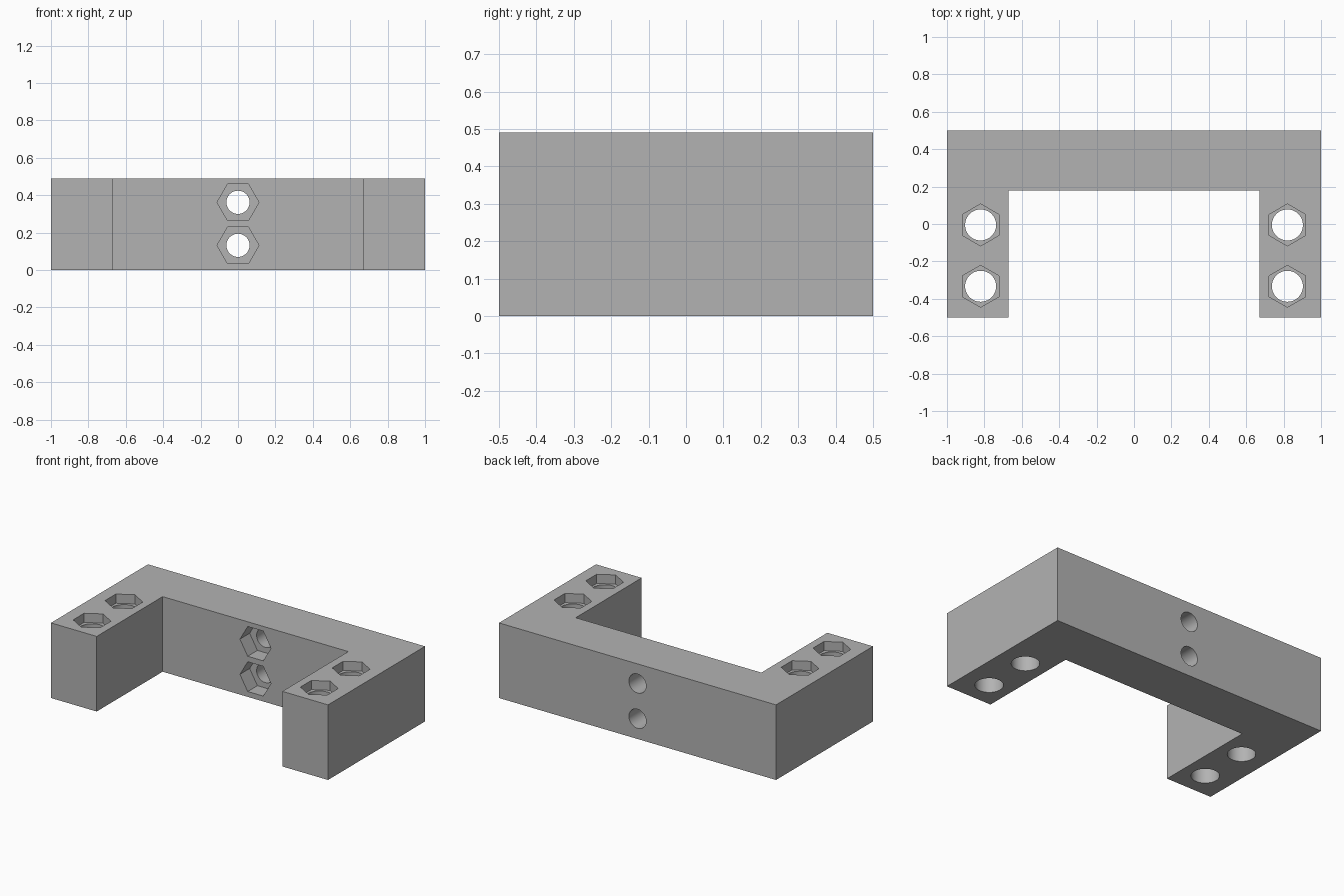
import bpy, bmesh, math
from mathutils import Vector

cube = bpy.data.objects.get("Cube")
if cube:
    bpy.data.objects.remove(cube, do_unlink=True)

HEIGHT = 0.49
INNER_X, INNER_Y = 0.67, 0.18
HEX_R = 0.112

grey = bpy.data.materials.new("plain grey")
grey.use_nodes = True
grey.diffuse_color = (0.45, 0.45, 0.45, 1)
grey.node_tree.nodes["Principled BSDF"].inputs["Base Color"].default_value = grey.diffuse_color


def prism(name, points, direction):
    """Extrude a flat outline along a direction into a closed solid."""
    bm = bmesh.new()
    face = bm.faces.new([bm.verts.new(p) for p in points])
    new = bmesh.ops.extrude_face_region(bm, geom=[face], use_keep_orig=True)["geom"]
    verts = [g for g in new if isinstance(g, bmesh.types.BMVert)]
    bmesh.ops.translate(bm, vec=direction, verts=verts)
    bmesh.ops.recalc_face_normals(bm, faces=bm.faces)
    mesh = bpy.data.meshes.new(name)
    bm.to_mesh(mesh)
    bm.free()
    mesh.materials.append(grey)
    obj = bpy.data.objects.new(name, mesh)
    bpy.context.collection.objects.link(obj)
    return obj


def ring(center, u, v, radius, sides):
    """Regular polygon whose first corner points along u."""
    angles = [math.tau * i / sides for i in range(sides)]
    return [center + radius * (u * math.cos(a) + v * math.sin(a)) for a in angles]


def cut(target, points, direction):
    cutter = prism("cutter", points, direction)
    cutter.hide_render = True
    mod = target.modifiers.new("cut", "BOOLEAN")
    mod.operation, mod.solver, mod.object = "DIFFERENCE", "EXACT", cutter
    bpy.ops.object.modifier_apply(modifier=mod.name)
    bpy.data.objects.remove(cutter, do_unlink=True)


def bolt_hole(target, mouth, axis, corner, hole_r, depth):
    """Hexagonal nut pocket with a round hole running right through."""
    side = axis.cross(corner)
    start = mouth - axis * 0.05
    cut(target, ring(start, corner, side, HEX_R, 6), axis * (depth + 0.05))
    cut(target, ring(start, corner, side, hole_r, 48), axis * 0.7)


# U-shaped block
half = [(1, 0.5), (1, -0.5), (INNER_X, -0.5), (INNER_X, INNER_Y)]
outline = half + [(-x, y) for x, y in reversed(half)]
bracket = prism("bracket", [Vector((x, y, 0)) for x, y in outline], Vector((0, 0, HEIGHT)))
bpy.context.view_layer.objects.active = bracket
bracket.select_set(True)

X, Y, Z = Vector((1, 0, 0)), Vector((0, 1, 0)), Vector((0, 0, 1))

# Vertical holes in both arms
for x in (-0.82, 0.82):
    for y in (-0.005, -0.333):
        bolt_hole(bracket, Vector((x, y, HEIGHT)), -Z, Y, 0.083, 0.06)

# Horizontal holes through the crossbar
for z in (0.132, 0.362):
    bolt_hole(bracket, Vector((0, INNER_Y, z)), Y, X, 0.062, 0.1)

bpy.ops.object.shade_smooth_by_angle(angle=math.radians(30))
